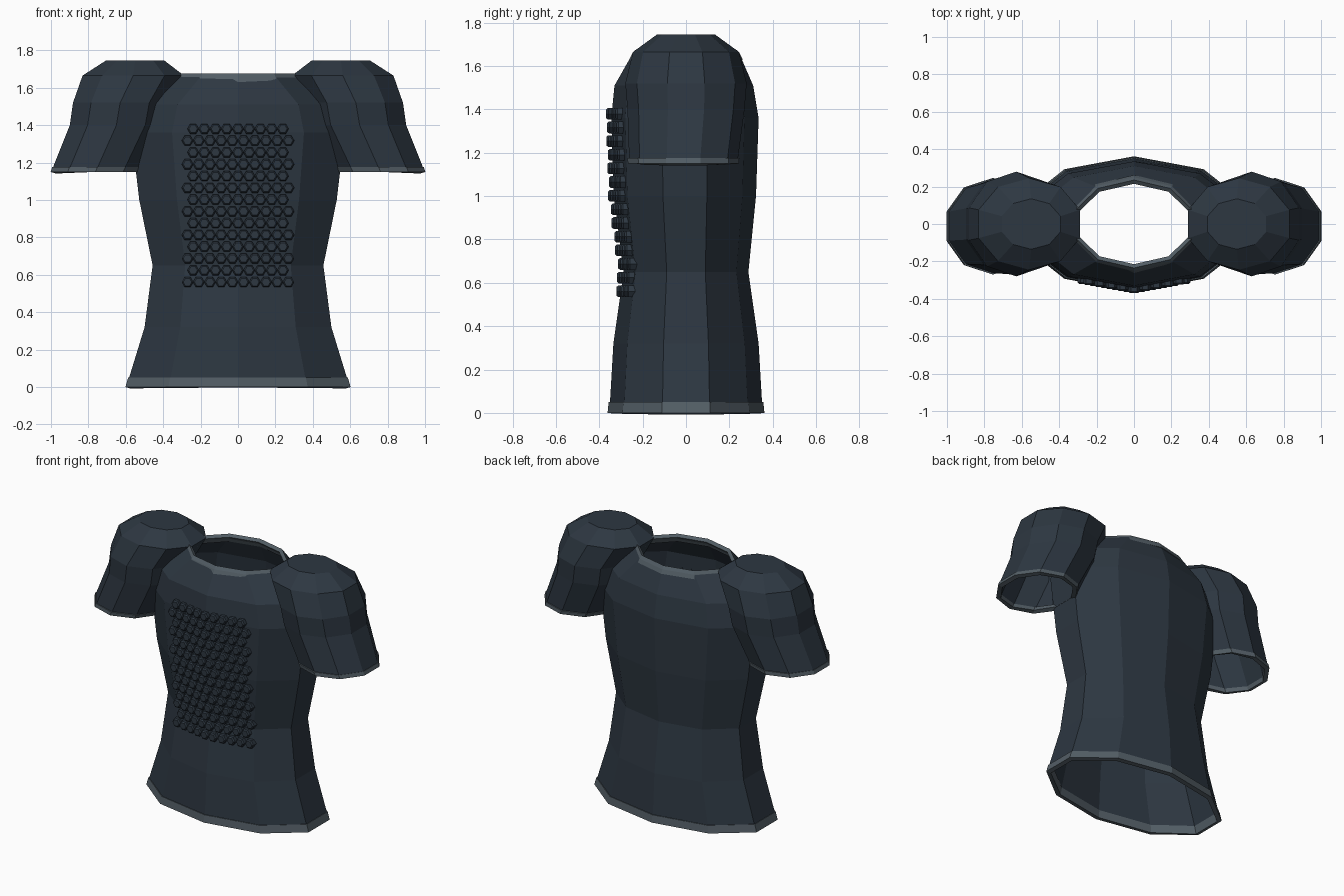
import bpy, bmesh, math
from mathutils import Vector
from mathutils.bvhtree import BVHTree

if "Cube" in bpy.data.objects:
    bpy.data.objects.remove(bpy.data.objects["Cube"])

SIDES = 10


def material(name, rgb):
    m = bpy.data.materials.new(name)
    m.diffuse_color = (*rgb, 1)
    m.use_nodes = True
    m.node_tree.nodes["Principled BSDF"].inputs["Base Color"].default_value = m.diffuse_color
    return m


cloth = material("dark_cloth", (0.026, 0.038, 0.053))
edge = material("grey_trim", (0.085, 0.11, 0.13))


def finish(name, bm, mat):
    me = bpy.data.meshes.new(name)
    bm.to_mesh(me)
    bm.free()
    me.materials.append(mat)
    ob = bpy.data.objects.new(name, me)
    bpy.context.collection.objects.link(ob)
    return ob


def loft(name, rings, mat, thickness, cap=False, mirror=False):
    """Ten-sided shell through rings of (z, cx, cy, rx, ry), bottom to top."""
    bm = bmesh.new()
    loops = []
    for z, cx, cy, rx, ry in rings:
        loops.append([bm.verts.new((cx + rx * math.cos(a), cy + ry * math.sin(a), z))
                      for a in (math.radians(18 + 36 * i) for i in range(SIDES))])
    for lo, hi in zip(loops, loops[1:]):
        for i in range(SIDES):
            j = (i + 1) % SIDES
            bm.faces.new((lo[i], lo[j], hi[j], hi[i]))
    if cap:
        bm.faces.new(loops[-1])
    ob = finish(name, bm, mat)
    shell = ob.modifiers.new("shell", "SOLIDIFY")
    shell.thickness = thickness
    shell.offset = -1
    if mirror:
        ob.modifiers.new("both_sides", "MIRROR")
    return ob


# Torso: flared hem, narrow waist, wide chest, open neck
torso = loft("torso", [
    (0.01, 0, 0, 0.625, 0.353),
    (0.32, 0, 0, 0.525, 0.335),
    (0.65, 0, 0, 0.48, 0.288),
    (1.00, 0, -0.005, 0.555, 0.328),
    (1.36, 0, -0.005, 0.60, 0.34),
    (1.51, 0, -0.01, 0.55, 0.32),
    (1.66, 0, 0, 0.34, 0.245)], cloth, 0.02)

# Trim bands at the bottom hem and neck
loft("hem_trim", [(0.0, 0, 0, 0.633, 0.362), (0.05, 0, 0, 0.618, 0.357)], edge, 0.03)
loft("collar_trim", [(1.63, 0, 0, 0.355, 0.262), (1.655, 0, 0, 0.345, 0.25),
                     (1.675, 0, 0, 0.33, 0.235)], edge, 0.025)

# Puffed sleeves, closed at the shoulder and open at the cuff
loft("sleeves", [
    (1.16, 0.757, -0.012, 0.25, 0.25),
    (1.40, 0.65, 0, 0.262, 0.27),
    (1.52, 0.63, 0, 0.265, 0.28),
    (1.665, 0.56, 0, 0.285, 0.245),
    (1.745, 0.55, 0, 0.165, 0.135)], cloth, 0.02, cap=True, mirror=True)
loft("cuff_trim", [(1.15, 0.762, -0.012, 0.252, 0.256),
                   (1.175, 0.752, -0.012, 0.254, 0.258)], edge, 0.03, mirror=True)

# Hexagonal scales in staggered rows on the chest
src = bmesh.new()
src.from_mesh(torso.data)
surface = BVHTree.FromBMesh(src)
src.free()
bm = bmesh.new()
for row in range(14):
    z = 1.38 - row * 0.063
    odd = row % 2
    for col in range(10 if odd else 9):
        x = (-0.27 if odd else -0.24) + col * 0.06
        hit = surface.ray_cast(Vector((x, -2, z)), Vector((0, 1, 0)))[0]
        rim = [(0.031, 0.02), (0.031, -0.018), (0.023, -0.026)]
        loops = [[bm.verts.new((x + r * math.cos(k * math.pi / 3), hit.y + dy,
                                z + r * math.sin(k * math.pi / 3))) for k in range(6)]
                 for r, dy in rim]
        for a, b in zip(loops, loops[1:]):
            for k in range(6):
                n = (k + 1) % 6
                bm.faces.new((a[k], a[n], b[n], b[k]))
        bm.faces.new(loops[-1])
        bm.faces.new(loops[0][::-1])
bmesh.ops.recalc_face_normals(bm, faces=bm.faces)
finish("chest_scales", bm, cloth)
